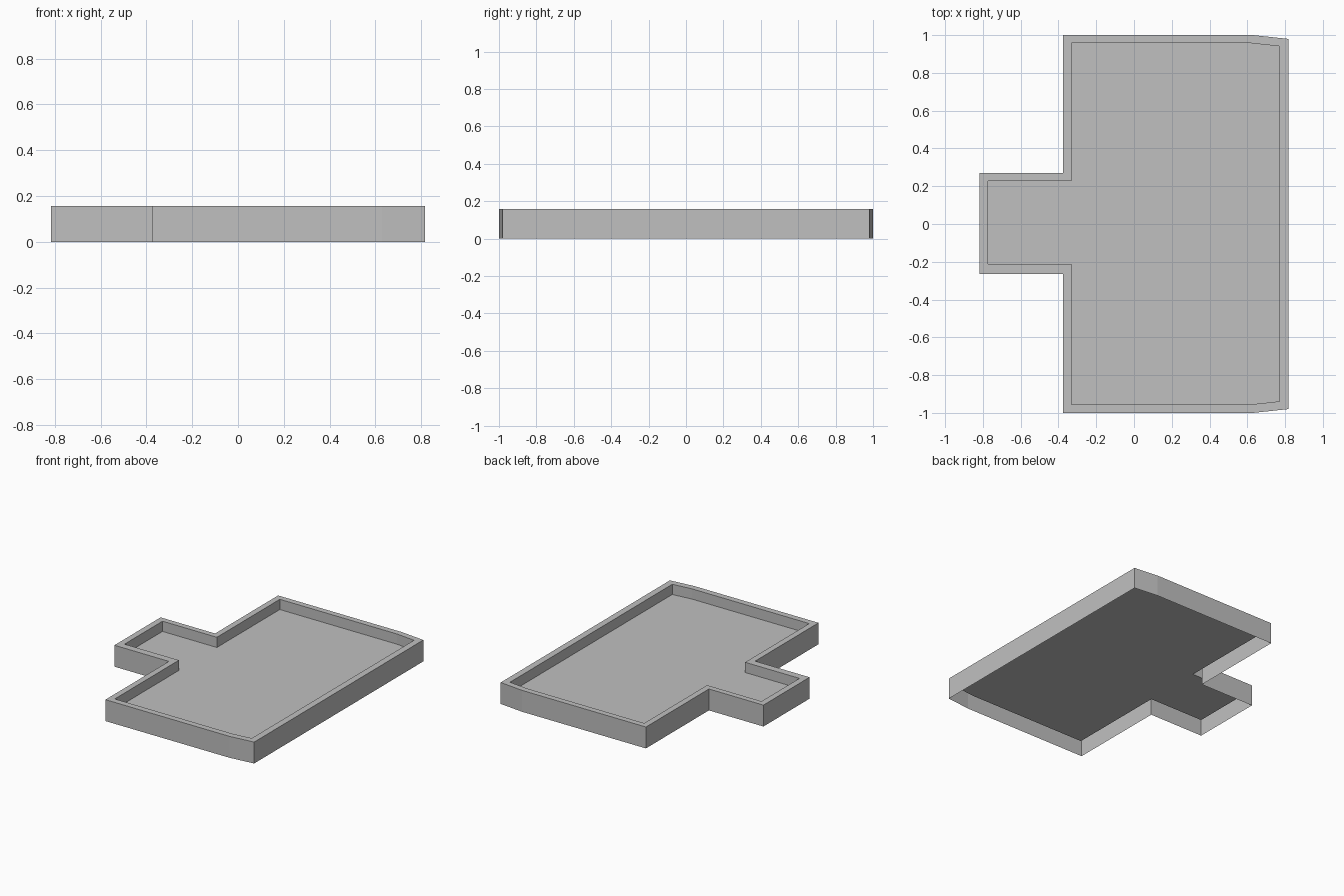
import bpy, bmesh

if "Cube" in bpy.data.objects:
    bpy.data.objects.remove(bpy.data.objects["Cube"])

HEIGHT = 0.157      # top of the rim
FLOOR = 0.082       # recessed floor level

grey = bpy.data.materials.new("light_grey")
grey.diffuse_color = (0.53, 0.53, 0.53, 1)
grey.use_nodes = True
grey.node_tree.nodes["Principled BSDF"].inputs["Base Color"].default_value = grey.diffuse_color


def outline(tab_x, tab_lo, tab_hi, body_x, y_lo, y_hi, bend_x, right_x, drop):
    """T-shaped plan with slightly bent right-hand ends, counter-clockwise."""
    return [(tab_x, tab_hi), (tab_x, tab_lo), (body_x, tab_lo), (body_x, y_lo),
            (bend_x, y_lo), (right_x, y_lo + drop), (right_x, y_hi - drop),
            (bend_x, y_hi), (body_x, y_hi), (body_x, tab_hi)]


outer = outline(-0.817, -0.265, 0.27, -0.375, -1.0, 1.0, 0.63, 0.817, 0.02)
inner = outline(-0.772, -0.212, 0.228, -0.331, -0.955, 0.957, 0.62, 0.769, 0.016)


def make_object(name, bm):
    mesh = bpy.data.meshes.new(name)
    bm.to_mesh(mesh)
    bm.free()
    mesh.materials.append(grey)
    obj = bpy.data.objects.new(name, mesh)
    bpy.context.collection.objects.link(obj)


def ring(bm, points, z):
    return [bm.verts.new((x, y, z)) for x, y in points]


def bridge(bm, a, b):
    n = len(a)
    for i in range(n):
        j = (i + 1) % n
        bm.faces.new((a[i], a[j], b[j], b[i]))


# Hollow shell, open underneath: outer wall, flat rim, inner wall, floor
bm = bmesh.new()
rings = [ring(bm, outer, 0), ring(bm, outer, HEIGHT),
         ring(bm, inner, HEIGHT), ring(bm, inner, FLOOR)]
for lower, upper in zip(rings, rings[1:]):
    bridge(bm, lower, upper)
bm.faces.new(rings[-1])
make_object("recessed_tray", bm)
